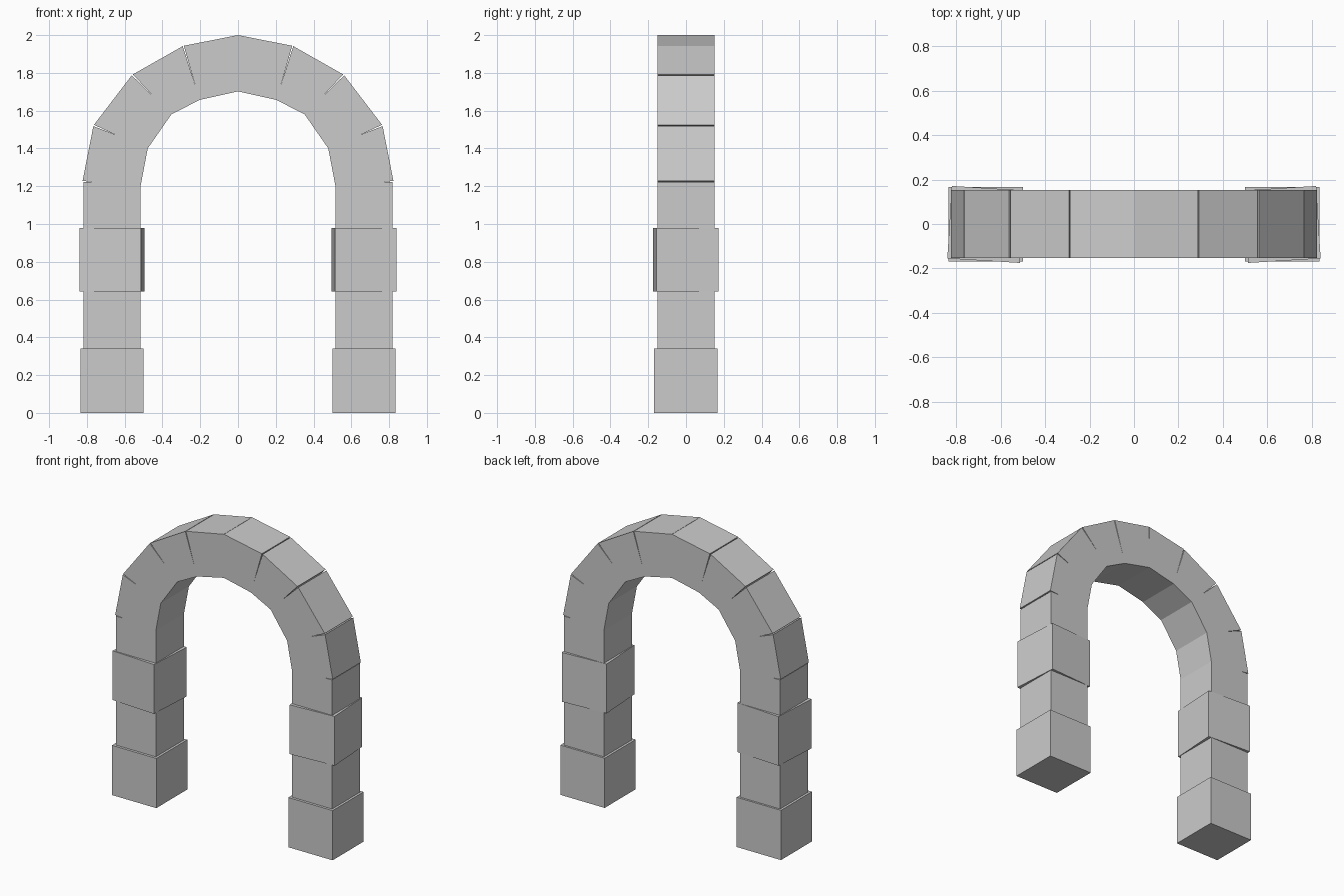
import bpy, bmesh
from math import radians
from mathutils import Matrix, Vector

if "Cube" in bpy.data.objects:
    bpy.data.objects.remove(bpy.data.objects["Cube"])


def finish(name, bm):
    """Turn the right-hand part into an object mirrored to the left."""
    bmesh.ops.recalc_face_normals(bm, faces=bm.faces)
    me = bpy.data.meshes.new(name)
    bm.to_mesh(me)
    bm.free()
    ob = bpy.data.objects.new(name, me)
    bpy.context.collection.objects.link(ob)
    mod = ob.modifiers.new("Mirror", 'MIRROR')
    mod.use_mirror_merge = False


def block(name, cx, cy, z0, z1, width, depth, turn=0):
    m = (Matrix.Translation((cx, cy, (z0 + z1) / 2))
         @ Matrix.Rotation(radians(turn), 4, 'Z')
         @ Matrix.Diagonal((width, depth, z1 - z0, 1)))
    bm = bmesh.new()
    bmesh.ops.create_cube(bm, size=1, matrix=m)
    finish(name, bm)


def wedge(name, profile, half=0.152):
    """Extrude an XZ profile through the arch thickness."""
    bm = bmesh.new()
    face = bm.faces.new([bm.verts.new((p.x, -half, p.y)) for p in profile])
    new = bmesh.ops.extrude_face_region(bm, geom=[face])["geom"]
    verts = [v for v in new if isinstance(v, bmesh.types.BMVert)]
    bmesh.ops.translate(bm, verts=verts, vec=(0, 2 * half, 0))
    finish(name, bm)


# Pillar stones, the third one slightly twisted
block("pillar_base", 0.667, -0.002, 0, 0.34, 0.335, 0.335)
block("pillar_lower_stone", 0.667, 0, 0.34, 0.645, 0.303, 0.304)
block("pillar_band", 0.667, -0.002, 0.643, 0.98, 0.327, 0.327, 3.5)
block("pillar_upper_stone", 0.667, 0, 0.98, 1.222, 0.303, 0.304)

# Arch stones: outer and inner joint points, gap opening at the outside
outer = [Vector(p) for p in ((0, 2), (0.29, 1.943), (0.56, 1.79), (0.765, 1.522), (0.823, 1.228))]
inner = [Vector(p) for p in ((0, 1.702), (0.203, 1.657), (0.353, 1.58), (0.478, 1.4), (0.516, 1.2))]
gap = [0.001, 0.003, 0.004, 0.004, 0]
lap = [0, 0.001, 0.003, 0.006, 0]

for i in range(4):
    along_out = (outer[i + 1] - outer[i]).normalized()
    along_in = (inner[i + 1] - inner[i]).normalized()
    wedge(f"arch_stone_{i + 1}", [
        outer[i] + along_out * gap[i],
        outer[i + 1] - along_out * gap[i + 1],
        inner[i + 1] + along_in * lap[i + 1],
        inner[i] - along_in * lap[i],
    ])
